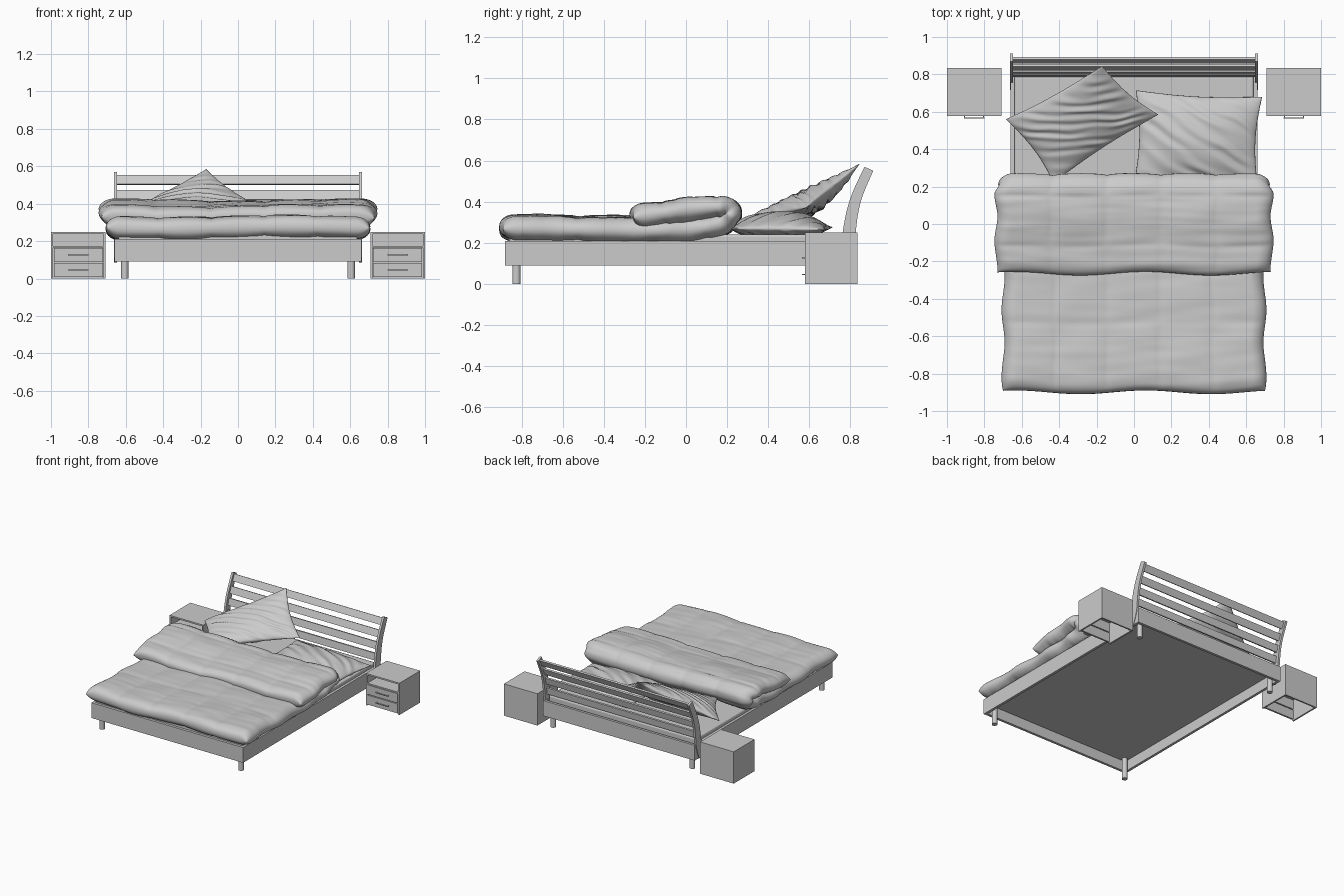
import bpy, bmesh, math
from mathutils import Vector, noise

if "Cube" in bpy.data.objects:
    bpy.data.objects.remove(bpy.data.objects["Cube"])

def make(name, verts, faces, smooth=False):
    me = bpy.data.meshes.new(name)
    me.from_pydata([tuple(v) for v in verts], [], faces)
    bm = bmesh.new()
    bm.from_mesh(me)
    bmesh.ops.remove_doubles(bm, verts=bm.verts, dist=1e-5)
    bmesh.ops.recalc_face_normals(bm, faces=bm.faces)
    for f in bm.faces:
        f.smooth = smooth
    bm.to_mesh(me)
    bm.free()
    ob = bpy.data.objects.new(name, me)
    bpy.context.collection.objects.link(ob)
    return ob

def prism(name, prof, x0, x1):
    """Extrude a (y, z) outline along x."""
    n = len(prof)
    verts = [(x, y, z) for x in (x0, x1) for y, z in prof]
    faces = [tuple(range(n)), tuple(range(n, 2 * n))]
    faces += [(i, (i + 1) % n, n + (i + 1) % n, n + i) for i in range(n)]
    return make(name, verts, faces)

def box(name, x0, x1, y0, y1, z0, z1, bevel=0):
    ob = prism(name, [(y0, z0), (y1, z0), (y1, z1), (y0, z1)], min(x0, x1), max(x0, x1))
    if bevel:
        m = ob.modifiers.new("bevel", 'BEVEL')
        m.width, m.segments = bevel, 3
    return ob

def cylinder(name, x, y, z0, z1, r):
    bpy.ops.mesh.primitive_cylinder_add(vertices=20, radius=r, depth=z1 - z0, location=(x, y, (z0 + z1) / 2))
    bpy.context.object.name = name
    bpy.ops.object.shade_smooth_by_angle()

def spline(pts, t):
    """Catmull-Rom point at t in 0..1."""
    f = min(max(t, 0), 1) * (len(pts) - 1)
    i = min(int(f), len(pts) - 2)
    f -= i
    p = [Vector(pts[min(max(i + k, 0), len(pts) - 1)]) for k in (-1, 0, 1, 2)]
    return 0.5 * (2 * p[1] + (p[2] - p[0]) * f + (2 * p[0] - 5 * p[1] + 4 * p[2] - p[3]) * f * f
                  + (3 * p[1] - p[0] - 3 * p[2] + p[3]) * f ** 3)

def puff(name, pos, thick, nu, nv):
    """Stuffed sheet: centre surface pos(u, v) thickened both ways along its normal."""
    ease = lambda i, n: 0.35 * i / n + 0.65 * (1 - math.cos(math.pi * i / n)) / 2
    verts, faces, e = [], [], 0.004
    for side in (0, 1):
        for j in range(nv + 1):
            for i in range(nu + 1):
                u, v = ease(i, nu), ease(j, nv)
                du = pos(min(u + e, 1), v) - pos(max(u - e, 0), v)
                dv = pos(u, min(v + e, 1)) - pos(u, max(v - e, 0))
                n = du.cross(dv).normalized()
                verts.append(pos(u, v) + n * thick(u, v)[side] * (1 - 2 * side))
    for side in (0, 1):
        o = side * (nu + 1) * (nv + 1)
        for j in range(nv):
            for i in range(nu):
                a = o + j * (nu + 1) + i
                faces.append((a, a + 1, a + nu + 2, a + nu + 1))
    return make(name, verts, faces, True)

# Bed frame, base panel, mattress
for s, n in ((-1, "left"), (1, "right")):
    box(n + "_rail", s * 0.64, s * 0.66, -0.88, 0.835, 0.09, 0.21)
box("foot_rail", -0.64, 0.64, -0.88, -0.86, 0.09, 0.21)
box("head_rail", -0.64, 0.64, 0.815, 0.835, 0.09, 0.21)
box("mattress", -0.64, 0.64, -0.86, 0.79, 0.165, 0.24, 0.012)
for x in (-0.605, 0.605):
    for y in (-0.825, 0.785):
        cylinder("bed_leg", x, y, 0, 0.17, 0.02)

# Headboard posts and slats following one curve
curve = [(0.75, 0.10), (0.785, 0.19), (0.798, 0.28), (0.812, 0.36), (0.838, 0.445), (0.89, 0.56)]
front, back = [], []
for k in range(21):
    t = k / 20
    p = spline(curve, t)
    d = (spline(curve, t + 0.01) - spline(curve, t - 0.01)).normalized()
    w = Vector((d.y, -d.x)) * (0.036 - 0.013 * t)
    front.append(p - w)
    back.append(p + w)
for s, n in ((-1, "left"), (1, "right")):
    a, b = sorted((s * 0.647, s * 0.664))
    prism(n + "_headboard_post", [tuple(p) for p in front + back[::-1]], a, b)
for z in (0.278, 0.362, 0.445, 0.527):
    t = min((i / 200 for i in range(201)), key=lambda q: abs(spline(curve, q).y - z))
    p = spline(curve, t)
    d = (spline(curve, t + 0.02) - spline(curve, t - 0.02)).normalized()
    w = Vector((d.y, -d.x)) * 0.007
    h = d * 0.027
    prism("headboard_slat", [tuple(q) for q in (p - h - w, p - h + w, p + h + w, p + h - w)], -0.65, 0.65)

# Duvet, folded back at the head end
path = [(-0.90, 0.27), (-0.7, 0.27), (-0.5, 0.268), (-0.3, 0.265), (-0.12, 0.265), (0.03, 0.27), (0.13, 0.283),
        (0.195, 0.31), (0.212, 0.342), (0.17, 0.366), (0.05, 0.362), (-0.1, 0.345), (-0.265, 0.325)]

def duvet_pos(u, v):
    p = spline(path, v)
    fold = min(max((v - 0.5) / 0.25, 0), 1)
    x = (2 * u - 1) * (0.70 + 0.038 * fold + 0.008 * math.sin(v * 43))
    wave = 0.010 * math.sin(x * 9 + 1) * (abs(2 * v - 1) ** 4)
    return Vector((x, p.x + wave, p.y + 0.006 * math.sin(x * 5 + v * 6)))

def rounded(d, r):
    return math.sqrt(max(0, 1 - (1 - min(d / r, 1)) ** 2))

def duvet_thick(u, v):
    edge = rounded(min(u, 1 - u) * 1.42, 0.075) * rounded(min(v * 2.0, (1 - v) * 1.7), 0.075)
    cell = (abs(math.sin(math.pi * 5 * u)) * abs(math.sin(math.pi * 6.5 * v))) ** 0.4
    n = noise.noise(Vector((u * 7, v * 16, 3))) * 0.004 + noise.noise(Vector((u * 5, v * 50, 9))) * 0.003
    inner = 0.052 - 0.022 * math.exp(-((v - 0.64) / 0.14) ** 2)
    return [edge * (h + 0.013 * cell + n) for h in (inner, 0.046)]

puff("duvet", duvet_pos, duvet_thick, 110, 150)

# Pillows: four corners with pinched edges and creases
def pillow(name, corners, height, bend, angle, freq):
    a, b, c, d = [Vector(p) for p in corners]

    def pos(u, v):
        k = 0.035
        uu = u + k * (1 - 2 * u) * math.sin(math.pi * v)
        vv = v + k * (1 - 2 * v) * math.sin(math.pi * u)
        p = a.lerp(b, uu).lerp(d.lerp(c, uu), vv)
        p.z += bend * math.sin(math.pi * u) * math.sin(math.pi * v)
        return p

    def thick(u, v):
        f = max(0, 16 * u * (1 - u) * v * (1 - v)) ** 0.55
        s = math.cos(angle) * u + math.sin(angle) * v
        q = math.cos(angle) * v - math.sin(angle) * u
        crease = math.sin(freq * s + 3 * noise.noise(Vector((u * 3, v * 3, freq))) + 2 * q * q)
        crease *= 0.6 + noise.noise(Vector((s * 6, q * 3, 1)))
        return [height * f + 0.006 * crease * min(1, f * 1.6)] * 2 if f > 0 else [0, 0]

    puff(name, pos, thick, 80, 70)

pillow("right_pillow", [(0.0, 0.21, 0.27), (0.66, 0.21, 0.27), (0.685, 0.68, 0.265), (0.01, 0.715, 0.275)],
       0.062, 0.02, 0.9, 42)
pillow("left_pillow", [(-0.43, 0.22, 0.29), (0.13, 0.585, 0.37), (-0.17, 0.845, 0.585), (-0.685, 0.56, 0.30)],
       0.065, -0.01, 0.8, 50)

# Nightstands: open niche above two drawers, mirrored
for s, n in ((-1, "left"), (1, "right")):
    def part(label, x0, x1, *rest):
        box(n + "_nightstand_" + label, s * x0, s * x1, *rest)
    part("inner_side", 0.708, 0.72, 0.578, 0.835, 0, 0.25)
    part("outer_side", 0.988, 1.0, 0.578, 0.835, 0, 0.25)
    part("top", 0.72, 0.988, 0.578, 0.835, 0.238, 0.25)
    part("back", 0.72, 0.988, 0.823, 0.835, 0, 0.238)
    part("shelf", 0.72, 0.988, 0.58, 0.823, 0.165, 0.175)
    for z in (0.008, 0.089):
        part("drawer", 0.723, 0.985, 0.578, 0.592, z, z + 0.074)
        part("handle", 0.80, 0.91, 0.564, 0.569, z + 0.035, z + 0.041)
        for x in (0.803, 0.903):
            part("handle_mount", x, x + 0.005, 0.567, 0.58, z + 0.035, z + 0.041)
